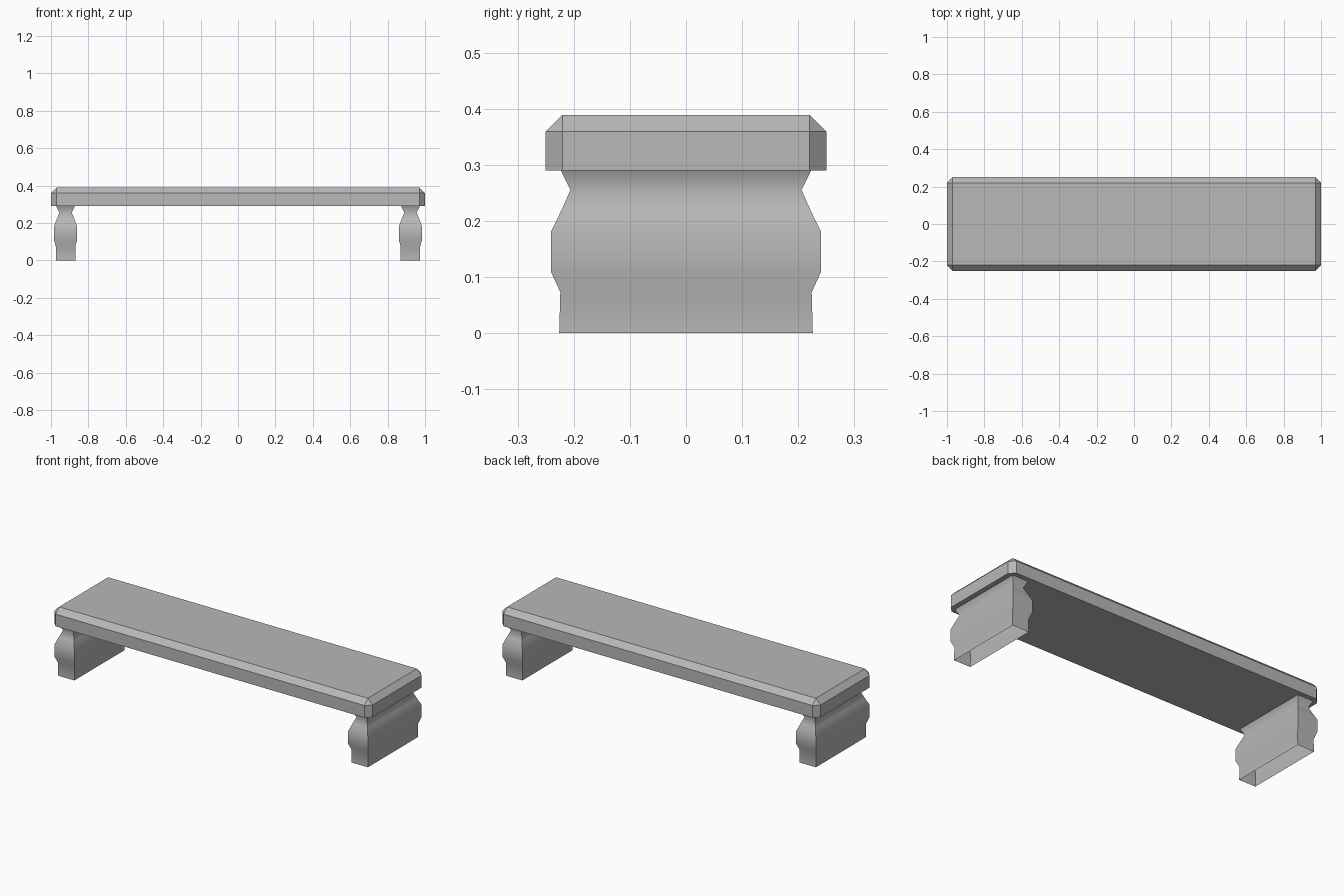
import bpy, bmesh, math

if "Cube" in bpy.data.objects:
    bpy.data.objects.remove(bpy.data.objects["Cube"])

# Darker grey shared by all parts
grey = bpy.data.materials.new("dark_grey")
grey.diffuse_color = (0.48, 0.48, 0.48, 1)
grey.use_nodes = True
grey.node_tree.nodes["Principled BSDF"].inputs["Base Color"].default_value = grey.diffuse_color


def make_object(name, bm):
    mesh = bpy.data.meshes.new(name)
    bmesh.ops.recalc_face_normals(bm, faces=bm.faces)
    bm.to_mesh(mesh)
    bm.free()
    mesh.materials.append(grey)
    obj = bpy.data.objects.new(name, mesh)
    bpy.context.collection.objects.link(obj)
    return obj


# Seat slab: box chamfered on every edge except around the underside
bm = bmesh.new()
bmesh.ops.create_cube(bm, size=1)
bmesh.ops.scale(bm, vec=(2, 0.5, 0.099), verts=bm.verts)
bmesh.ops.translate(bm, vec=(0, 0, 0.3395), verts=bm.verts)
edges = [e for e in bm.edges if max(v.co.z for v in e.verts) > 0.34]
bmesh.ops.bevel(bm, geom=edges, offset=0.03, segments=1, affect='EDGES')
make_object("seat", bm)

# Leg rings: half depth, half width, height
RINGS = [(0.052, 0.226, 0.0), (0.052, 0.224, 0.073), (0.062, 0.241, 0.11),
         (0.062, 0.241, 0.18), (0.048, 0.222, 0.219), (0.033, 0.206, 0.255),
         (0.050, 0.223, 0.29)]


def make_leg(name, cx):
    # Open rectangular tube with a turned outline
    bm = bmesh.new()
    rings = [[bm.verts.new((cx + sx * hx, sy * hy, z))
              for sx, sy in ((-1, -1), (1, -1), (1, 1), (-1, 1))]
             for hx, hy, z in RINGS]
    for a, b in zip(rings, rings[1:]):
        for i in range(4):
            j = (i + 1) % 4
            bm.faces.new((a[i], a[j], b[j], b[i]))
    obj = make_object(name, bm)
    bpy.ops.object.select_all(action='DESELECT')
    obj.select_set(True)
    bpy.context.view_layer.objects.active = obj
    bpy.ops.object.shade_smooth_by_angle(angle=math.radians(60))


make_leg("left_leg", -0.922)
make_leg("right_leg", 0.922)
